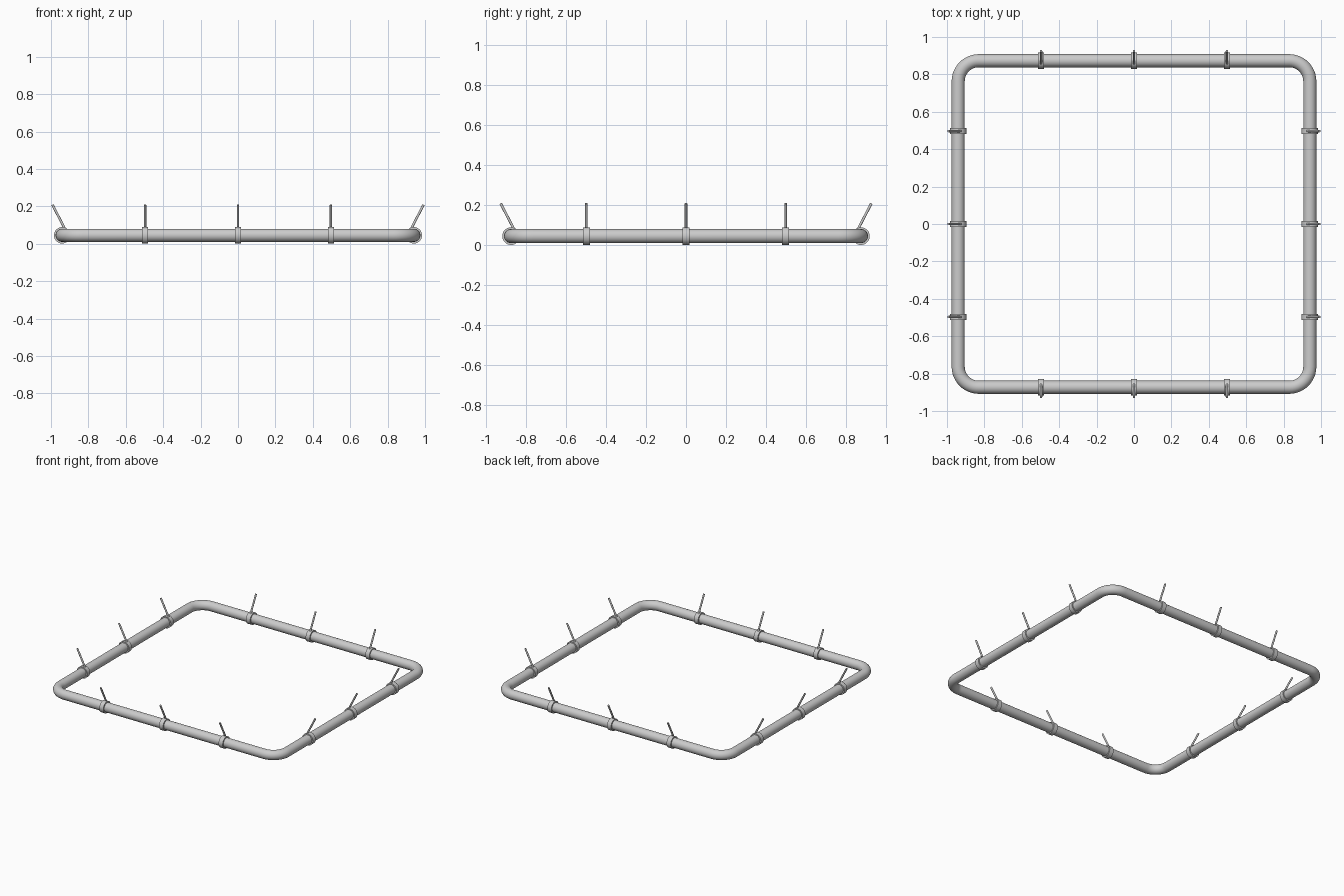
import bpy, bmesh
from math import cos, sin, pi
from mathutils import Vector, Matrix

if "Cube" in bpy.data.objects:
    bpy.data.objects.remove(bpy.data.objects["Cube"])

HX, HY, Z = 0.94, 0.873, 0.045      # pipe centreline half sizes and height
R_PIPE, R_CLAMP, W_CLAMP = 0.035, 0.044, 0.034
R_BEND = 0.11


def finish(name, bm):
    bmesh.ops.recalc_face_normals(bm, faces=bm.faces)
    me = bpy.data.meshes.new(name)
    bm.to_mesh(me)
    bm.free()
    ob = bpy.data.objects.new(name, me)
    bpy.context.collection.objects.link(ob)
    bpy.ops.object.select_all(action='DESELECT')
    ob.select_set(True)
    bpy.context.view_layer.objects.active = ob
    bpy.ops.object.shade_smooth_by_angle()
    return ob


def bridge(bm, loops):
    # skin a closed chain of vertex rings
    n = len(loops[0])
    for a, b in zip(loops, loops[1:] + loops[:1]):
        for i in range(n):
            j = (i + 1) % n
            bm.faces.new((a[i], a[j], b[j], b[i]))


# pipe frame: circle swept round a rounded rectangle
bm = bmesh.new()
loops = []
for k, (sx, sy) in enumerate(((1, 1), (-1, 1), (-1, -1), (1, -1))):
    for s in range(13):
        a = k * pi / 2 + s / 12 * pi / 2
        out = Vector((cos(a), sin(a), 0))
        c = Vector((sx * (HX - R_BEND), sy * (HY - R_BEND), Z)) + out * R_BEND
        loops.append([bm.verts.new(c + out * R_PIPE * cos(t) + Vector((0, 0, R_PIPE * sin(t))))
                      for t in (i * 2 * pi / 32 for i in range(32))])
bridge(bm, loops)
finish("pipe_frame", bm)


def clamp(name, place):
    # ring around the pipe, local +x points outwards, local y runs along the pipe
    bm = bmesh.new()
    prof = ((R_PIPE - 0.002, -1), (R_CLAMP, -1), (R_CLAMP, 1), (R_PIPE - 0.002, 1))
    bridge(bm, [[bm.verts.new((r * cos(t), s * W_CLAMP / 2, r * sin(t))) for r, s in prof]
                for t in (i * 2 * pi / 32 for i in range(32))])
    bm.transform(place)
    finish(name, bm)


def spike(name, place):
    # thin rod leaning outwards
    a, b = Vector((-0.018, 0, 0.028)), Vector((0.052, 0, 0.163))
    d = b - a
    bm = bmesh.new()
    bmesh.ops.create_cone(bm, cap_ends=True, segments=16, radius1=0.0065,
                          radius2=0.0065, depth=d.length)
    bm.transform(place @ Matrix.Translation((a + b) / 2)
                 @ d.to_track_quat('Z', 'Y').to_matrix().to_4x4())
    finish(name, bm)


# three clamps with spikes on each side
for side, k in (("right", 0), ("back", 1), ("left", 2), ("front", 3)):
    half = HX if k % 2 == 0 else HY
    for n, along in enumerate((-0.497, 0, 0.497), 1):
        place = Matrix.Rotation(k * pi / 2, 4, 'Z') @ Matrix.Translation((half, along, Z))
        clamp(f"{side}_clamp_{n}", place)
        spike(f"{side}_spike_{n}", place)
